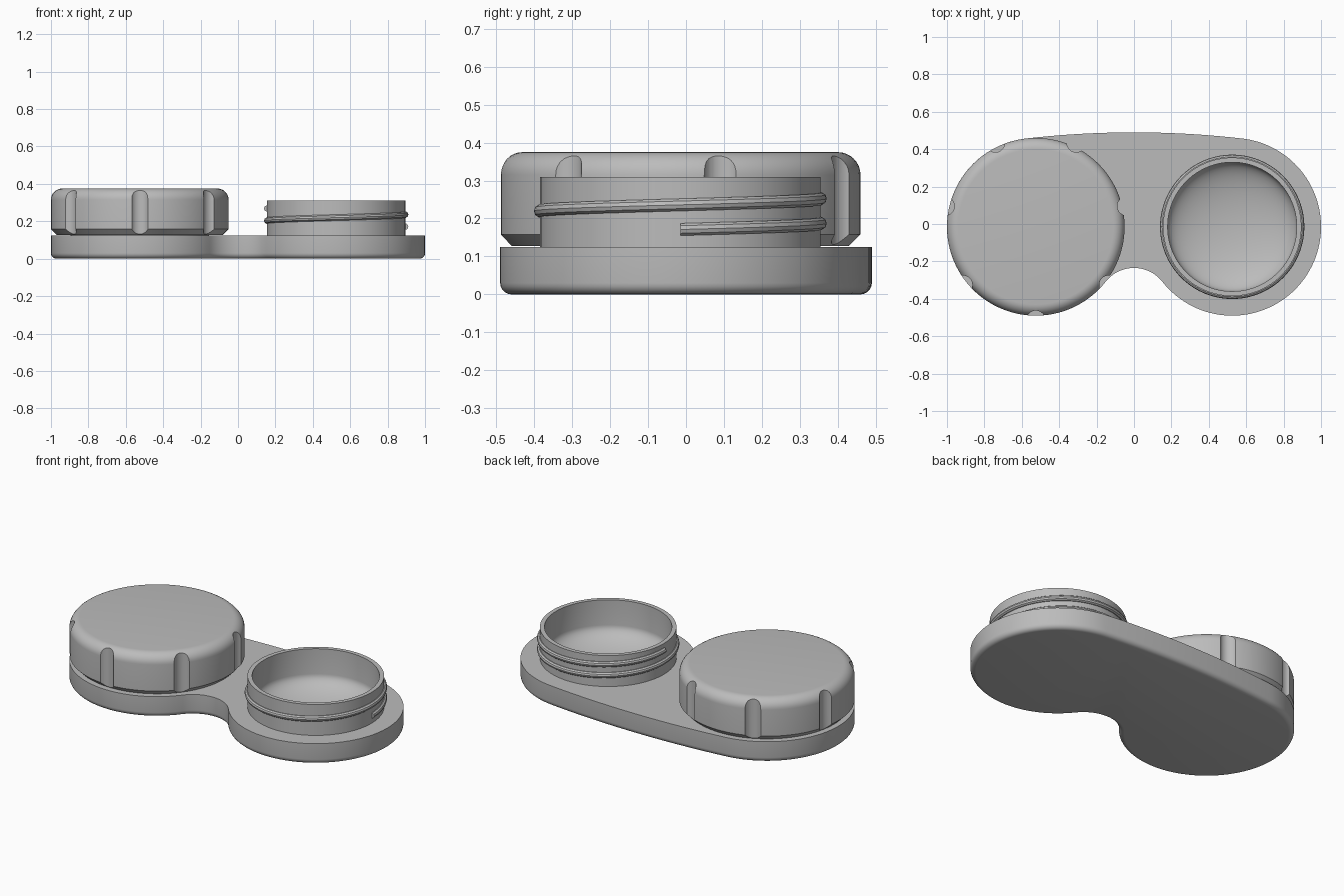
import bpy, bmesh, math
from math import sin, cos, pi
from mathutils import Matrix

cube = bpy.data.objects.get("Cube")
if cube:
    bpy.data.objects.remove(cube, do_unlink=True)

grey = bpy.data.materials.new("matte grey plastic")
grey.use_nodes = True
colour = (0.5, 0.5, 0.5, 1)
grey.diffuse_color = colour
grey.node_tree.nodes["Principled BSDF"].inputs["Base Color"].default_value = colour

CX, CY, R = 0.525, -0.015, 0.475    # well centre and lobe radius
TOP = 0.125                         # upper face of the base


def make(name, bm, loc=(0, 0, 0)):
    bmesh.ops.recalc_face_normals(bm, faces=bm.faces)
    mesh = bpy.data.meshes.new(name)
    bm.to_mesh(mesh)
    bm.free()
    mesh.materials.append(grey)
    ob = bpy.data.objects.new(name, mesh)
    ob.location = loc
    bpy.context.collection.objects.link(ob)
    return ob


def select(ob):
    bpy.ops.object.select_all(action='DESELECT')
    ob.select_set(True)
    bpy.context.view_layer.objects.active = ob


def smooth(ob):
    select(ob)
    bpy.ops.object.shade_smooth_by_angle(angle=math.radians(30))


def cut(ob, cutter):
    cutter.hide_render = True
    mod = ob.modifiers.new("cut", 'BOOLEAN')
    mod.operation, mod.solver, mod.object = 'DIFFERENCE', 'EXACT', cutter
    select(ob)
    bpy.ops.object.modifier_apply(modifier=mod.name)
    bpy.data.objects.remove(cutter, do_unlink=True)


def lathe(profile, steps=96):
    bm = bmesh.new()
    verts = [bm.verts.new((r, 0, z)) for r, z in profile]
    edges = [bm.edges.new(pair) for pair in zip(verts, verts[1:])]
    bmesh.ops.spin(bm, geom=verts + edges, axis=(0, 0, 1), cent=(0, 0, 0),
                   angle=2 * pi, steps=steps)
    bmesh.ops.remove_doubles(bm, verts=bm.verts, dist=1e-5)
    return bm


def cylinders(radius, low, high, places, segments):
    bm = bmesh.new()
    for x, y in places:
        bmesh.ops.create_cone(bm, cap_ends=True, segments=segments, radius1=radius,
                              radius2=radius, depth=high - low,
                              matrix=Matrix.Translation((x, y, (low + high) / 2)))
    return bm


def arc(x, y, r, start, end, n):
    return [(x + r * cos(start + (end - start) * i / n),
             y + r * sin(start + (end - start) * i / n)) for i in range(n + 1)]


# Base: two round lobes, a shallow back arc and a concave front waist
waist_r, back_r = 0.193, 5.08
waist_y, back_y = -0.235 - waist_r, 0.49 - back_r
wa = math.atan2(CY - waist_y, CX)
ba = math.atan2(CY - back_y, CX)
outline = (arc(CX, CY, R, wa - pi, ba, 72)
           + arc(0, back_y, back_r, ba, pi - ba, 20)[1:-1]
           + arc(-CX, CY, R, pi - ba, 2 * pi - wa, 72)
           + arc(0, waist_y, waist_r, pi - wa, wa, 24)[1:-1])
bm = bmesh.new()
floor = bm.faces.new([bm.verts.new((x, y, 0)) for x, y in outline])
rim = list(floor.edges)
up = bmesh.ops.extrude_face_region(bm, geom=[floor], use_keep_orig=True)
bmesh.ops.translate(bm, vec=(0, 0, TOP),
                    verts=[g for g in up["geom"] if isinstance(g, bmesh.types.BMVert)])
bmesh.ops.bevel(bm, geom=rim, offset=0.03, segments=5, profile=0.5, affect='EDGES')
base = make("base", bm)
cut(base, make("well_cutter", cylinders(0.36, 0.025, 0.2, [(-CX, CY), (CX, CY)], 64)))
smooth(base)

# Wells with rounded bowls, each with a screw thread
bowl = [(0.345 * cos(a), 0.16 - 0.12 * sin(a))
        for a in (pi / 2 * i / 16 for i in range(16))]
well_profile = ([(0, 0.02), (0.37, 0.02), (0.37, 0.31), (0.345, 0.31)]
                + bowl + [(0, 0.04)])
for side, x in (("left", CX), ("right", -CX)):
    smooth(make(side + "_well", lathe(well_profile), (x, CY, 0)))

    bm = bmesh.new()
    rings, turns, per_turn, sides = [], 1.5, 80, 10
    for i in range(int(turns * per_turn) + 1):
        t = i / per_turn
        ring = []
        for k in range(sides):
            b = 2 * pi * k / sides
            r = 0.369 + 0.017 * cos(b)
            ring.append(bm.verts.new((r * cos(2 * pi * t), r * sin(2 * pi * t),
                                      0.171 + 0.065 * t + 0.017 * sin(b))))
        rings.append(ring)
    for p, q in zip(rings, rings[1:]):
        for k in range(sides):
            n = (k + 1) % sides
            bm.faces.new((p[k], p[n], q[n], q[k]))
    bm.faces.new(rings[0])
    bm.faces.new(rings[-1])
    thread = make(side + "_thread", bm, (x, CY, 0))
    smooth(thread)

# Screw cap: rounded top edge, chamfered foot, hollow inside
LID_TOP, FILLET = 0.375, 0.06
shoulder = [(R - FILLET + FILLET * cos(a), LID_TOP - FILLET + FILLET * sin(a))
            for a in (pi / 2 * i / 8 for i in range(9))]
lid = make("cap", lathe([(0, 0.33), (0.41, 0.33), (0.41, 0.128), (0.445, 0.128),
                         (R, 0.158)] + shoulder + [(0, LID_TOP)]), (-CX, CY, 0))

# Seven finger grooves round the cap
spots = [(-CX + (R + 0.023) * cos(a), CY + (R + 0.023) * sin(a))
         for a in (-pi / 2 + 2 * pi * i / 7 for i in range(7))]
cut(lid, make("groove_cutter", cylinders(0.05, 0.05, 0.5, spots, 40)))
smooth(lid)
